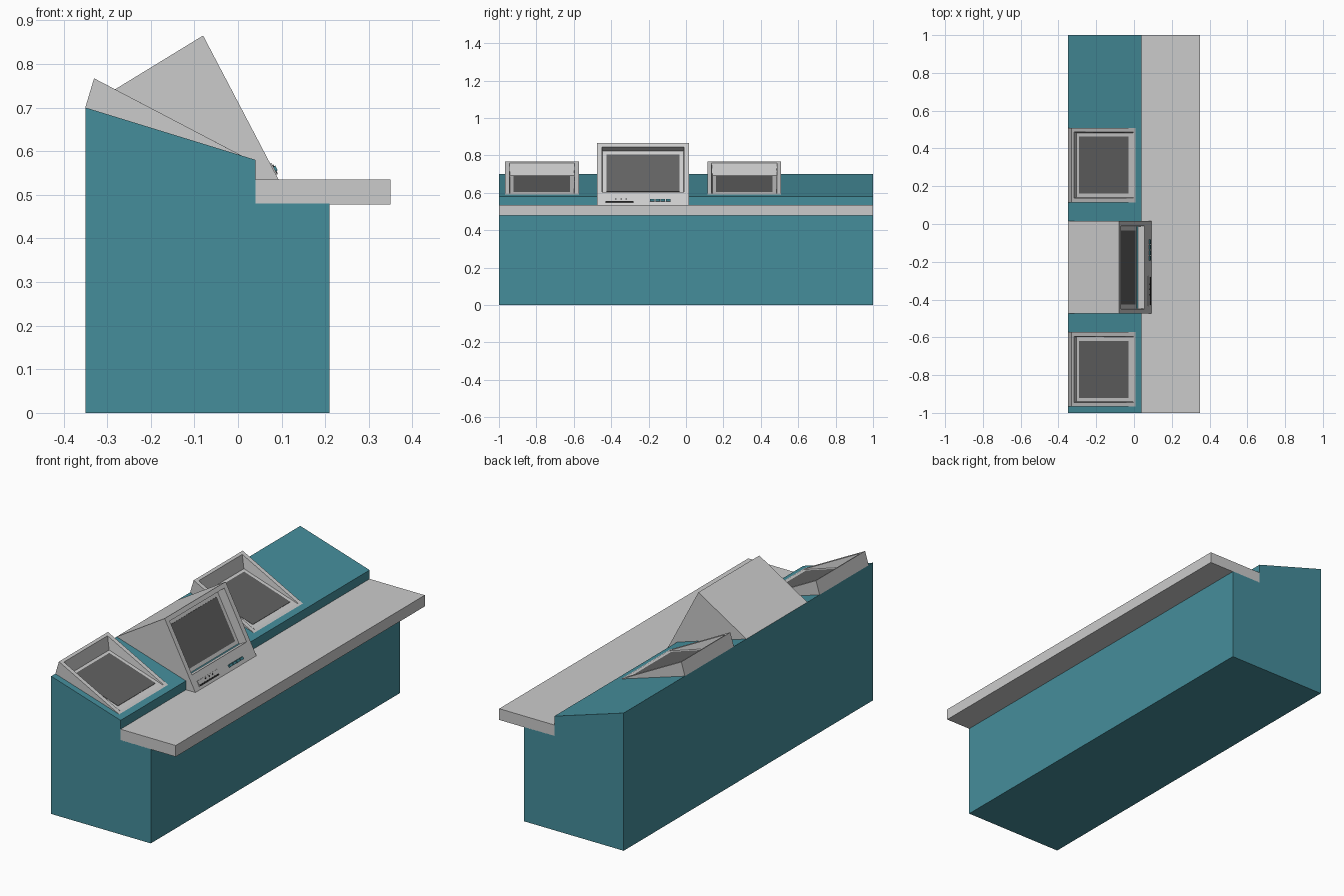
import bpy, bmesh

if "Cube" in bpy.data.objects:
    bpy.data.objects.remove(bpy.data.objects["Cube"])


def material(name, rgb):
    m = bpy.data.materials.new(name)
    m.diffuse_color = (*rgb, 1)
    m.use_nodes = True
    m.node_tree.nodes["Principled BSDF"].inputs["Base Color"].default_value = m.diffuse_color
    return m


TEAL = material("teal", (0.06, 0.27, 0.33))
DARK = material("dark_grey", (0.12, 0.12, 0.12))
BLACK = material("black", (0.02, 0.02, 0.02))


def prism(name, profile, y0, y1, mat=None, rings=()):
    """Extrude an XZ profile along y. The face on profile edge 0-1 can be
    stepped inward by rings of (point0, point1, side_margin)."""
    bm = bmesh.new()
    a = [bm.verts.new((x, y0, z)) for x, z in profile]
    b = [bm.verts.new((x, y1, z)) for x, z in profile]
    n = len(profile)
    bm.faces.new(a)
    bm.faces.new(b[::-1])
    for i in range(1 if rings else 0, n):
        j = (i + 1) % n
        bm.faces.new((a[i], b[i], b[j], a[j]))
    if rings:
        loop = [a[0], b[0], b[1], a[1]]
        for p, q, m in rings:
            new = [bm.verts.new(c) for c in (
                (p[0], y0 + m, p[1]), (p[0], y1 - m, p[1]),
                (q[0], y1 - m, q[1]), (q[0], y0 + m, q[1]))]
            for i in range(4):
                j = (i + 1) % 4
                bm.faces.new((loop[i], loop[j], new[j], new[i]))
            loop = new
        bm.faces.new(loop)
    bmesh.ops.recalc_face_normals(bm, faces=bm.faces)
    me = bpy.data.meshes.new(name)
    bm.to_mesh(me)
    bm.free()
    ob = bpy.data.objects.new(name, me)
    bpy.context.collection.objects.link(ob)
    if mat:
        me.materials.append(mat)
    return ob


# Cabinet and desk ledge
prism("cabinet", [(-0.35, 0), (0.21, 0), (0.21, 0.48), (0.04, 0.48),
                  (0.04, 0.58), (-0.35, 0.70)], -1, 1, TEAL)
prism("desk_ledge", [(0.04, 0.478), (0.35, 0.478), (0.35, 0.535),
                     (0.04, 0.535)], -1, 1)

# Low side consoles: wedge trays with sunken screens
for side, yc in (("left", -0.77), ("right", 0.312)):
    y0, y1 = yc - 0.197, yc + 0.197
    prism(side + "_console",
          [(-0.33, 0.767), (0.01, 0.589), (-0.35, 0.70)], y0, y1,
          rings=[((-0.317, 0.760), (-0.002, 0.5953), 0.022),
                 ((-0.305, 0.692), (-0.005, 0.5955), 0.026)])
    prism(side + "_console_screen",
          [(-0.29, 0.689), (-0.03, 0.605), (-0.03, 0.602), (-0.29, 0.686)],
          y0 + 0.046, y1 - 0.046, DARK)


# Central monitor; front() gives a point on its sloping face
def front(z, out=0.0):
    return (0.093 - 0.173 * (z - 0.535) / 0.33 + 0.886 * out, z + 0.464 * out)


DEPTH = -0.045
prism("monitor_housing",
      [front(0.865), front(0.535), (0.04, 0.535), (0.04, 0.58), (-0.35, 0.70)],
      -0.475, 0.015,
      rings=[(front(0.845), front(0.605), 0.026),
             (front(0.845, DEPTH), front(0.605, DEPTH), 0.028)])


def front_plate(name, z0, z1, y0, y1, base, top, mat=None):
    prism(name, [front(z0, base), front(z0, top), front(z1, top),
                 front(z1, base)], y0, y1, mat)


front_plate("monitor_screen", 0.625, 0.823, -0.425, -0.035,
            DEPTH - 0.002, DEPTH + 0.003, DARK)

# Drive slot and buttons below the screen
front_plate("drive_plate", 0.545, 0.572, -0.435, -0.275, -0.002, 0.003)
front_plate("drive_slot", 0.547, 0.554, -0.43, -0.28, 0.0, 0.005, BLACK)
for i, y in enumerate((-0.375, -0.345, -0.32)):
    front_plate(f"drive_light_{i}", 0.562, 0.567, y - 0.004, y + 0.004,
                0.0, 0.005, BLACK)
for i in range(4):
    y = -0.193 + i * 0.029
    front_plate(f"button_{i}", 0.552, 0.563, y, y + 0.024, -0.002, 0.008, TEAL)
